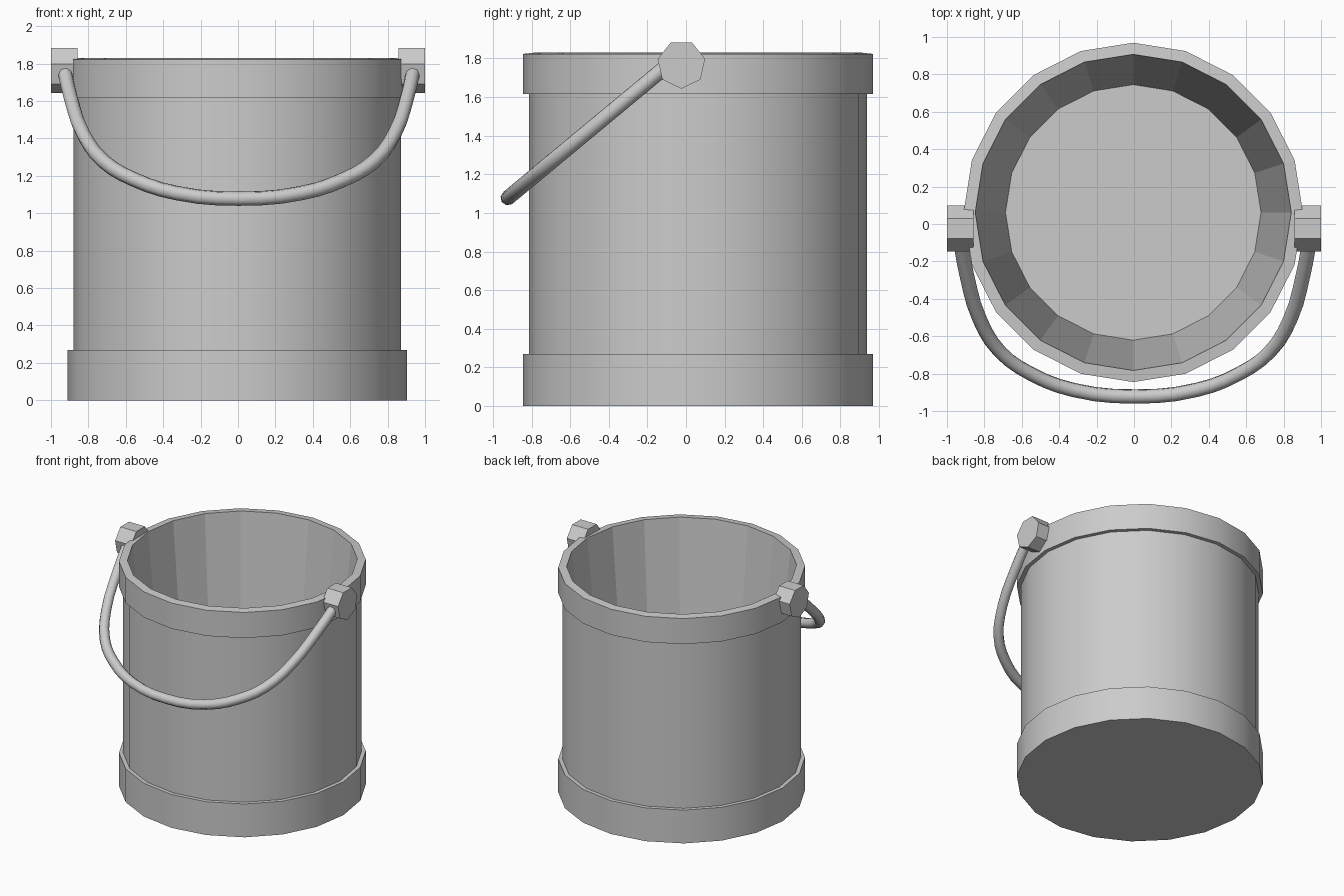
import bpy, bmesh
from math import cos, sin, pi, radians

if "Cube" in bpy.data.objects:
    bpy.data.objects.remove(bpy.data.objects["Cube"])

SIDES = 20
CENTRE = (-0.004, 0.062)


# Pail: one lathed shell with raised bands, rim and tapered inside
def lathe(name, profile, flat_from):
    bm = bmesh.new()
    rings = []
    for r, z in profile:
        rings.append([bm.verts.new((CENTRE[0] + r * cos(2 * pi * i / SIDES),
                                    CENTRE[1] + r * sin(2 * pi * i / SIDES), z))
                      for i in range(SIDES)])
    bm.faces.new(rings[0][::-1])
    bm.faces.new(rings[-1])
    walls = []
    for k in range(len(rings) - 1):
        a, b = rings[k], rings[k + 1]
        for i in range(SIDES):
            j = (i + 1) % SIDES
            f = bm.faces.new((a[i], a[j], b[j], b[i]))
            walls.append((f, k < flat_from))
    bmesh.ops.recalc_face_normals(bm, faces=bm.faces)
    bm.normal_update()
    for f, smooth in walls:
        f.smooth = smooth
    for e in bm.edges:
        e.smooth = e.calc_face_angle(0) < radians(30)
    me = bpy.data.meshes.new(name)
    bm.to_mesh(me)
    bm.free()
    ob = bpy.data.objects.new(name, me)
    bpy.context.collection.objects.link(ob)
    return ob


lathe("pail", [(0.907, 0), (0.907, 0.27), (0.876, 0.27), (0.876, 1.615),
               (0.907, 1.615), (0.907, 1.823), (0.845, 1.83), (0.683, 0.15)], 5)

# Seven-sided pivot blocks on both sides
for side, label in ((-1, "left"), (1, "right")):
    bm = bmesh.new()
    pts = [(-0.024 + 0.126 * cos(-pi / 2 + 2 * pi * i / 7),
            1.769 + 0.126 * sin(-pi / 2 + 2 * pi * i / 7)) for i in range(7)]
    inner = [bm.verts.new((side * 0.857, y, z)) for y, z in pts]
    outer = [bm.verts.new((side * 1.0, y, z)) for y, z in pts]
    bm.faces.new(inner)
    bm.faces.new(outer)
    for i in range(7):
        j = (i + 1) % 7
        bm.faces.new((inner[i], inner[j], outer[j], outer[i]))
    bmesh.ops.recalc_face_normals(bm, faces=bm.faces)
    me = bpy.data.meshes.new(label + "_pivot")
    bm.to_mesh(me)
    bm.free()
    bpy.context.collection.objects.link(bpy.data.objects.new(label + "_pivot", me))

# Bail handle: half path in x, z, mirrored and laid on a sloping plane
half = [(0.935, 1.775), (0.90, 1.62), (0.83, 1.42), (0.72, 1.275),
        (0.56, 1.18), (0.33, 1.107)]
path = [(-x, z) for x, z in half] + [(0, 1.078)] + half[::-1]
curve = bpy.data.curves.new("handle", "CURVE")
curve.dimensions = "3D"
curve.bevel_depth = 0.039
curve.bevel_resolution = 2
curve.use_fill_caps = True
curve.resolution_u = 3
spline = curve.splines.new("BEZIER")
spline.bezier_points.add(len(path) - 1)
for p, (x, z) in zip(spline.bezier_points, path):
    p.co = (x + 0.005, -0.922 + (z - 1.078) / 0.83, z)
    p.handle_left_type = p.handle_right_type = "AUTO"
handle = bpy.data.objects.new("handle", curve)
bpy.context.collection.objects.link(handle)
